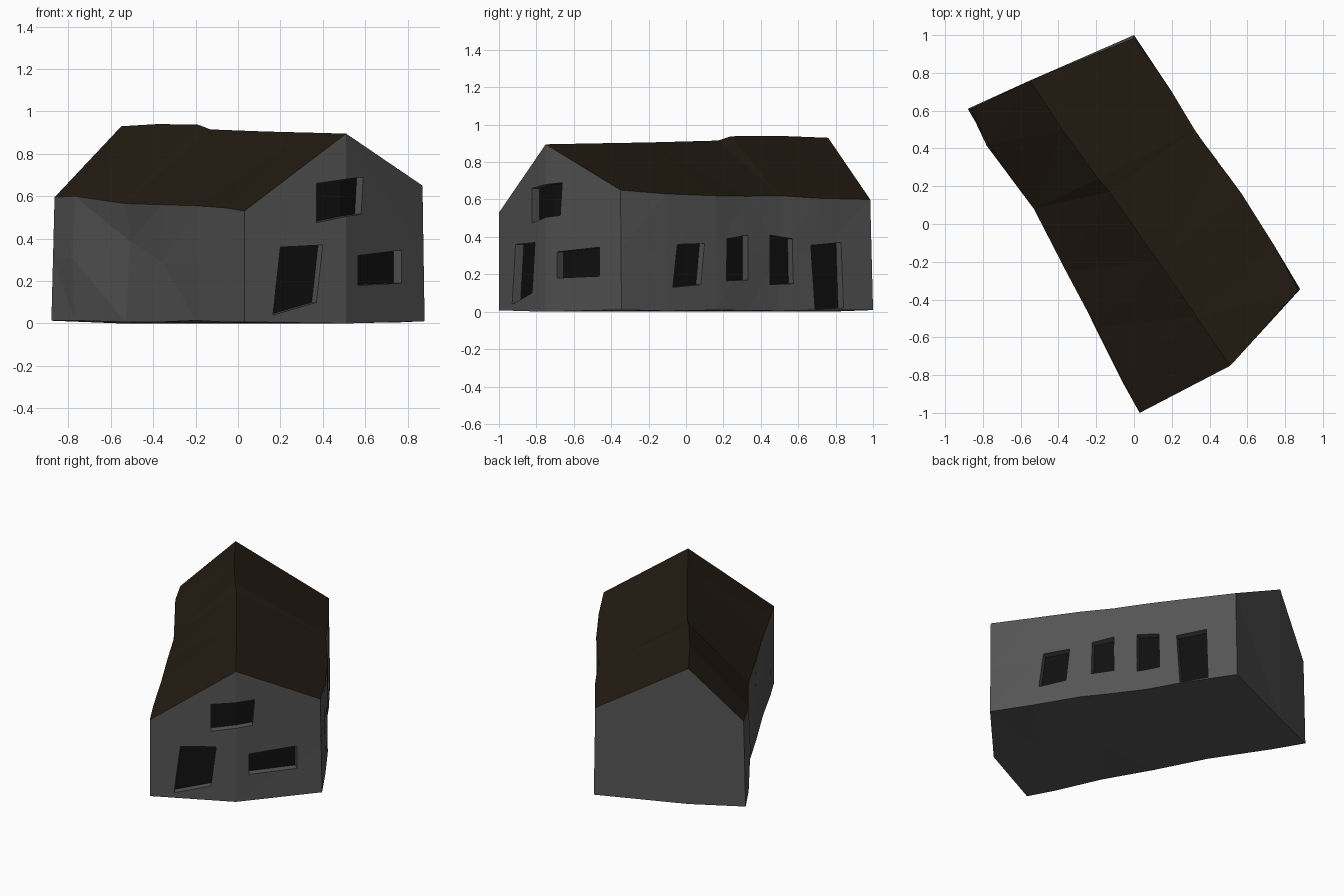
import bpy, bmesh, random
from mathutils import Vector

if "Cube" in bpy.data.objects:
    bpy.data.objects.remove(bpy.data.objects["Cube"])

random.seed(4)


def material(name, rgb):
    m = bpy.data.materials.new(name)
    m.diffuse_color = (*rgb, 1)
    m.use_nodes = True
    m.node_tree.nodes["Principled BSDF"].inputs["Base Color"].default_value = m.diffuse_color
    return m


WALL = material("wall_grey", (0.09, 0.09, 0.09))
ROOF = material("roof_brown", (0.017, 0.011, 0.006))
DARK = material("opening_black", (0.005, 0.005, 0.005))


def make(name, verts, faces, mats, tri=False, roof=()):
    bm = bmesh.new()
    vs = [bm.verts.new(v) for v in verts]
    for i, f in enumerate(faces):
        bm.faces.new([vs[k] for k in f]).material_index = 1 if i in roof else 0
    bmesh.ops.recalc_face_normals(bm, faces=bm.faces)
    if tri:
        bmesh.ops.triangulate(bm, faces=bm.faces)
    me = bpy.data.meshes.new(name)
    bm.to_mesh(me)
    bm.free()
    for m in mats:
        me.materials.append(m)
    ob = bpy.data.objects.new(name, me)
    bpy.context.collection.objects.link(ob)
    return ob


# Crooked eaves and ridge, listed from the front gable to the back gable
left = [(.03, -1, .53), (-.06, -.83, .545), (-.2, -.55, .555), (-.36, -.25, .56),
        (-.53, .08, .565), (-.77, .42, .6), (-.865, .61, .595)]
ridge = [(.51, -.75, .895), (.33, -.49, .9), (.13, -.2, .905), (-.13, .17, .915),
         (-.19, .24, .938), (-.38, .5, .94), (-.55, .76, .93)]
right = [(.87, -.35, .65), (.74, -.11, .63), (.57, .16, .62), (.44, .33, .617),
         (.32, .5, .62), (.2, .7, .607), (0, .985, .6)]

# Cross-section ring at each station: walls with slight dents, roof, floor
verts, faces, roof = [], [], []
n = len(left)
for i, (l, r, e) in enumerate(zip(left, ridge, right)):
    l, r, e = Vector(l), Vector(r), Vector(e)
    end = i in (0, n - 1)
    dent = 0 if end else random.uniform(-.02, .02)
    lb = Vector((l.x, l.y, random.uniform(.005, .015)))
    rb = Vector((e.x, e.y, random.uniform(.004, .01)))
    if i == 0:
        rb += Vector((.01, .005, .006))
    if i == n - 1:
        lb.x, rb.y = -.88, 1
    lm = (lb + l) / 2 + Vector((.86, .5, 0)) * dent
    rm = (rb + e) / 2 + Vector((.84, .55, 0)) * dent * .4
    mb = Vector((r.x, r.y, 0))
    verts += [lb, lm, l, r, e, rm, rb, mb]
for i in range(n - 1):
    for k in range(8):
        if k in (2, 3):
            roof.append(len(faces))
        a, b = i * 8 + k, i * 8 + (k + 1) % 8
        faces.append((a, b, b + 8, a + 8))
for o in (0, (n - 1) * 8):
    faces.append([o + k for k in (0, 1, 2, 3, 7)])
    faces.append([o + k for k in (3, 4, 5, 6, 7)])
verts[1 + 8 * 4] += Vector((.03, .02, .1))      # crumple in the left wall
house = make("house_walls_and_roof", verts, faces, [WALL, ROOF], True, roof)


# Plan lookup: place a point on a wall from one coordinate
def on_path(path, axis, u):
    for k, (p, q) in enumerate(zip(path, path[1:])):
        if u <= q[axis] or k == len(path) - 2:
            t = (u - p[axis]) / (q[axis] - p[axis])
            return Vector((p[0] + t * (q[0] - p[0]), p[1] + t * (q[1] - p[1])))


def opening(name, path, axis, normal, cols, depth=.052):
    """Recess bounded by columns (u_bottom, z_bottom, u_top, z_top) with a dark pane."""
    nrm = Vector((*normal, 0)).normalized()
    pts = []
    for ub, zb, ut, zt in cols:
        pts += [on_path(path, axis, ub).to_3d() + Vector((0, 0, zb)),
                on_path(path, axis, ut).to_3d() + Vector((0, 0, zt))]
    m = len(pts)
    strip = [(i, i + 1, i + 3, i + 2) for i in range(0, m - 2, 2)]
    make(name, [p - nrm * (depth - .002) for p in pts], strip, [DARK])
    loop = list(range(0, m, 2)) + list(range(m - 1, 0, -2))
    sides = [(a, b, b + m, a + m) for a, b in zip(loop, loop[1:] + loop[:1])]
    cutter = make("cutter", [p - nrm * depth for p in pts] + [p + nrm * .1 for p in pts],
                  strip + [[k + m for k in f] for f in strip] + sides, [WALL], True)
    mod = house.modifiers.new("cut", 'BOOLEAN')
    mod.object, mod.solver = cutter, 'EXACT'
    bpy.context.view_layer.objects.active = house
    bpy.ops.object.modifier_apply(modifier=mod.name)
    bpy.data.objects.remove(cutter)


# Front gable openings, measured along x
gable = [left[0], ridge[0], right[0]]
opening("front_door", gable, 0, (.45, -.89),
        [(.165, .04, .2, .36), (.37, .1, .4, .37)])
opening("gable_upper_window", gable, 0, (.6, -.8),
        [(.37, .475, .37, .66), (.51, .505, .51, .68), (.58, .515, .59, .69)])
opening("gable_lower_window", gable, 0, (.74, -.67),
        [(.565, .18, .565, .32), (.77, .19, .77, .345)])

# Right wall openings, measured along y
for name, cols in (
        ("side_window_1", [(-.07, .13, -.045, .36), (.08, .145, .1, .365)]),
        ("side_window_2", [(.215, .165, .22, .39), (.33, .17, .33, .41)]),
        ("side_window_3", [(.45, .145, .45, .41), (.575, .15, .57, .39)]),
        ("side_door", [(.69, .014, .67, .355), (.84, .02, .83, .37)])):
    opening(name, right, 1, (.836, .549), cols)
